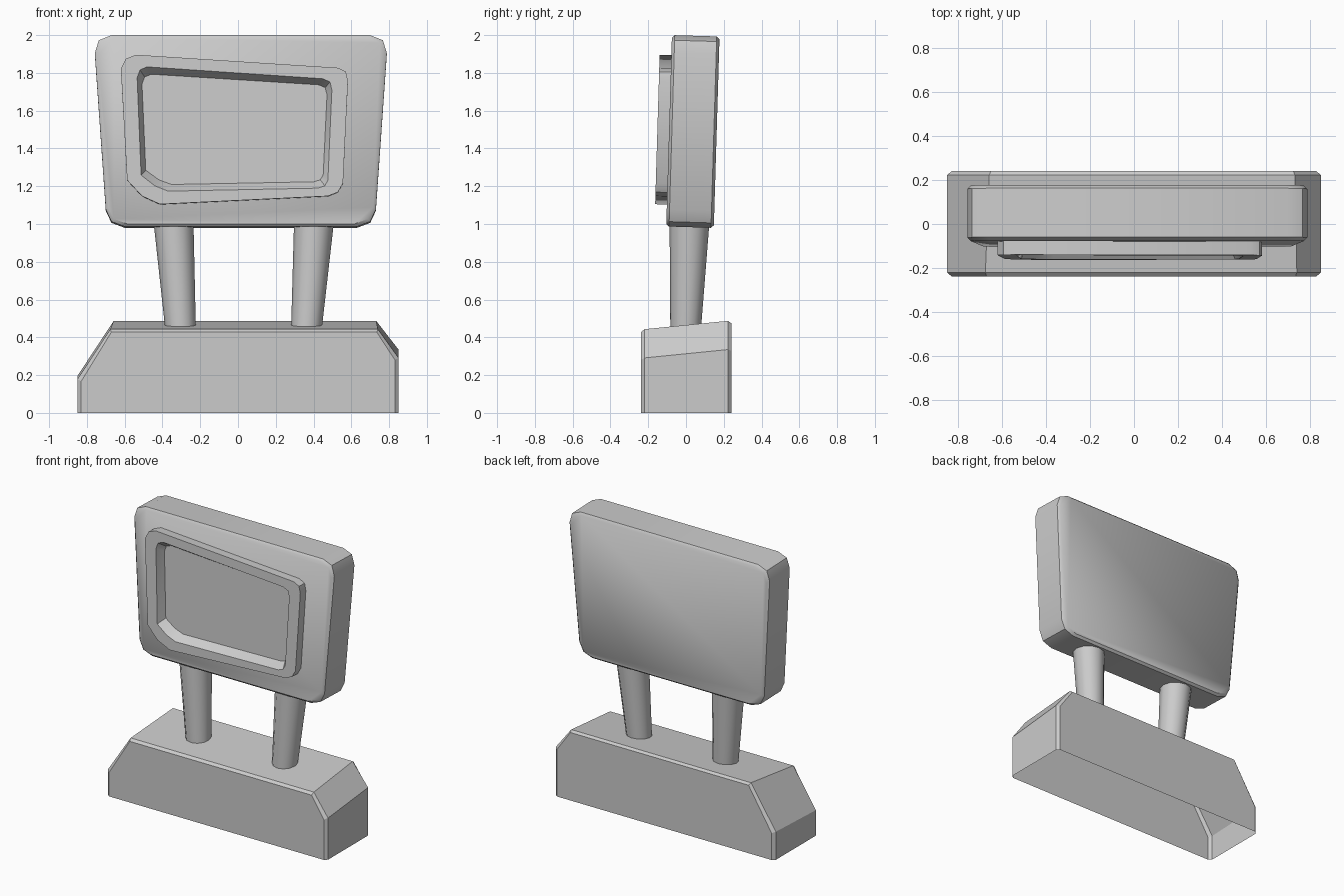
import bpy, bmesh, math
from mathutils import Vector

if "Cube" in bpy.data.objects:
    bpy.data.objects.remove(bpy.data.objects["Cube"])


def loft(name, rings, closed=True, cap_start=True, cap_end=True, smooth=None):
    """Skin a series of equal-length rings; 'closed' joins last point to first."""
    bm = bmesh.new()
    loops = [[bm.verts.new(p) for p in ring] for ring in rings]
    n = len(loops[0])
    for a, b in zip(loops, loops[1:]):
        for i in range(n if closed else n - 1):
            j = (i + 1) % n
            bm.faces.new((a[i], a[j], b[j], b[i]))
    if cap_start:
        bm.faces.new(loops[0][::-1])
    if cap_end:
        bm.faces.new(loops[-1])
    bmesh.ops.recalc_face_normals(bm, faces=bm.faces)
    mesh = bpy.data.meshes.new(name)
    bm.to_mesh(mesh)
    bm.free()
    obj = bpy.data.objects.new(name, mesh)
    bpy.context.collection.objects.link(obj)
    if smooth:
        bpy.ops.object.select_all(action='DESELECT')
        obj.select_set(True)
        bpy.context.view_layer.objects.active = obj
        bpy.ops.object.shade_smooth_by_angle(angle=math.radians(smooth))
    return obj


def tilted(outline, depth):
    """Place an x-z outline on the leaning panel, depth measured from its front."""
    return [(x, -0.105 + 0.03 * (z - 0.98) + depth, z - 0.03 * depth)
            for x, z in outline]


def scaled(outline, cx, cz, sx, sz):
    return [(cx + (x - cx) * sx, cz + (z - cz) * sz) for x, z in outline]


# Base: skewed block with sloping top, bevelled front and back, open underneath
def base_ring(y, inset):
    i = inset
    return [(-0.85 + i, y, 0),
            (-0.85 + i, y, 0.187 + 0.04 * y - i * 0.5),
            (-0.667 + 0.04 * y + i * 0.3, y, 0.465 + 0.1 * y - i * 0.7),
            (0.736 - 0.02 * y - i * 0.3, y, 0.465 + 0.1 * y - i * 0.7),
            (0.85 - i, y, 0.313 + 0.1 * y - i * 0.4),
            (0.85 - i, y, 0)]


loft("base", [base_ring(-0.238, 0.02), base_ring(-0.22, 0),
              base_ring(0.222, 0), base_ring(0.24, 0.02)], closed=False)

# Posts: tapered and splayed, wider at the top
def post_ring(x, y, z, r, sides=12):
    turn = 2 * math.pi / sides
    return [(x + r * math.cos(k * turn), y + r * math.sin(k * turn), z)
            for k in range(sides)]


for name, low_x, high_x in (("left_post", -0.304, -0.342),
                            ("right_post", 0.362, 0.403)):
    loft(name, [post_ring(low_x, -0.002, 0.44, 0.081),
                post_ring(high_x, 0.019, 1.02, 0.106)], smooth=40)

# Panel: leaning slab, wider at the top, with clipped round corners
half = [(0.615, 0.987), (0.685, 1.013), (0.715, 1.077),
        (0.773, 1.905), (0.752, 1.973), (0.685, 2.0)]
panel = [(0.015 + x, z) for x, z in half]
panel += [(0.015 - x, z) for x, z in reversed(half)]
panel_in = scaled(panel, 0.015, 1.49, 0.98, 0.972)
loft("panel", [tilted(panel_in, 0), tilted(panel, 0.015),
               tilted(panel, 0.237), tilted(panel_in, 0.252)], smooth=40)

# Frame: crooked raised border with a tapered recess
outer = [(-0.62, 1.82), (-0.593, 1.873), (-0.54, 1.894),
         (0.529, 1.825), (0.571, 1.804), (0.582, 1.756),
         (0.556, 1.215), (0.529, 1.167), (0.476, 1.146),
         (-0.413, 1.103), (-0.508, 1.146), (-0.587, 1.231)]
hole = [(-0.534, 1.772), (-0.519, 1.814), (-0.481, 1.83),
        (0.45, 1.767), (0.487, 1.75), (0.497, 1.708),
        (0.476, 1.231), (0.46, 1.2), (0.423, 1.188),
        (-0.37, 1.172), (-0.44, 1.2), (-0.513, 1.257)]
floor = scaled(hole, -0.02, 1.5, 0.95, 0.887)
loft("screen_frame", [tilted(outer, 0.005), tilted(outer, -0.062),
                      tilted(hole, -0.062), tilted(floor, -0.004)],
     cap_start=False, smooth=30)
